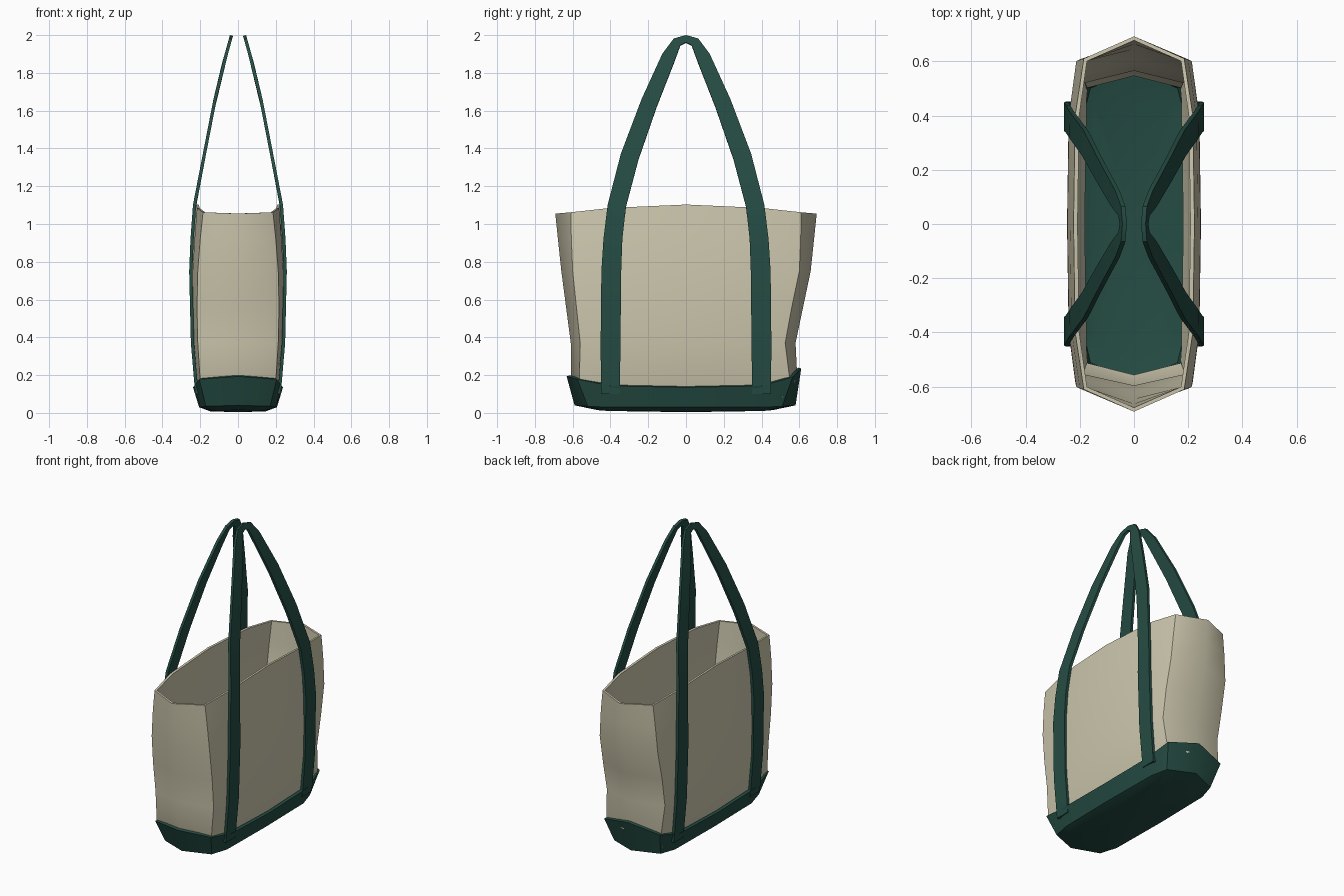
import bpy, math

if "Cube" in bpy.data.objects:
    bpy.data.objects.remove(bpy.data.objects["Cube"])


def material(name, rgb):
    m = bpy.data.materials.new(name)
    m.diffuse_color = (*rgb, 1)
    m.use_nodes = True
    m.node_tree.nodes["Principled BSDF"].inputs["Base Color"].default_value = m.diffuse_color
    return m


CANVAS = material("canvas", (0.61, 0.57, 0.42))
GREEN = material("green_trim", (0.018, 0.072, 0.056))


def make(name, verts, faces, mat, thickness, offset, angle):
    """Sheet mesh, thickened and shaded with sharp creases."""
    me = bpy.data.meshes.new(name)
    me.from_pydata(verts, [], faces)
    me.materials.append(mat)
    ob = bpy.data.objects.new(name, me)
    bpy.context.collection.objects.link(ob)
    bpy.ops.object.select_all(action='DESELECT')
    ob.select_set(True)
    bpy.context.view_layer.objects.active = ob
    mod = ob.modifiers.new("thickness", 'SOLIDIFY')
    mod.thickness, mod.offset = thickness, offset
    bpy.ops.object.modifier_apply(modifier=mod.name)
    bpy.ops.object.shade_smooth_by_angle(angle=math.radians(angle))
    return ob


def ring(xc, xs, ys, zs):
    """Bag outline: end point, corner, side (3 points), corner, end point, mirrored in x."""
    y0, y1, y2, y3 = ys
    xv = (0, xc, xs, xs + 0.006, xs, xc, 0)
    yv = (y0, y1, -0.4, 0, 0.4, y2, y3)
    half = list(zip(xv, yv, zs))
    return half + [(-x, y, z) for x, y, z in half[-2:0:-1]]


def loft(rings, bottom=None):
    n = len(rings[0])
    verts = [v for r in rings for v in r]
    faces = [(k * n + i, k * n + (i + 1) % n, (k + 1) * n + (i + 1) % n, (k + 1) * n + i)
             for k in range(len(rings) - 1) for i in range(n)]
    if bottom:
        verts.append(bottom)
        faces += [(len(verts) - 1, (i + 1) % n, i) for i in range(n)]
    return verts, faces


# Canvas body: open shell, pinched low down and flaring to a crowned rim
body = [
    ring(0.185, 0.19, (-0.57, -0.52, 0.51, 0.56), [0.08] * 7),
    ring(0.20, 0.215, (-0.61, -0.565, 0.55, 0.59), [0.17] * 7),
    ring(0.213, 0.235, (-0.61, -0.56, 0.525, 0.58), [0.37] * 7),
    ring(0.217, 0.241, (-0.635, -0.58, 0.56, 0.62), [0.56] * 7),
    ring(0.213, 0.24, (-0.66, -0.60, 0.60, 0.66), [0.75] * 7),
    ring(0.20, 0.23, (-0.678, -0.607, 0.607, 0.678), [0.92] * 7),
    ring(0.185, 0.217, (-0.692, -0.61, 0.61, 0.692),
         (1.055, 1.062, 1.085, 1.103, 1.085, 1.062, 1.055)),
]
make("canvas_body", *loft(body), CANVAS, 0.015, -1, 52)

# Green base: shallow tray with raised ends and a slightly domed underside
base = [
    ring(0.14, 0.14, (-0.47, -0.44, 0.43, 0.46), (0.015, 0.012, 0.01, 0.008, 0.01, 0.012, 0.015)),
    ring(0.17, 0.20, (-0.59, -0.52, 0.51, 0.58), (0.04, 0.035, 0.03, 0.03, 0.03, 0.035, 0.04)),
    ring(0.205, 0.232, (-0.632, -0.575, 0.565, 0.61),
         (0.193, 0.178, 0.143, 0.135, 0.143, 0.19, 0.235)),
]
make("base", *loft(base, (0, 0, 0.004)), GREEN, 0.018, -1, 40)

# Handles: flat straps rising from the base and leaning together at the top
# (outer y, outer z, inner y, inner z)
STRAP = [(0.45, 0.10, 0.35, 0.10), (0.452, 0.37, 0.347, 0.37), (0.448, 0.75, 0.343, 0.75),
         (0.437, 0.92, 0.337, 0.92), (0.415, 1.10, 0.318, 1.09), (0.345, 1.37, 0.252, 1.34),
         (0.235, 1.66, 0.155, 1.62), (0.125, 1.90, 0.065, 1.85), (0.065, 1.98, 0.03, 1.945),
         (0, 1.998, 0, 1.96)]
LEAN = [(0.10, 0.218), (0.37, 0.241), (0.75, 0.250), (0.92, 0.243), (1.10, 0.230),
        (1.40, 0.172), (1.75, 0.104), (2.0, 0.034)]


def lean(z):
    for (za, xa), (zb, xb) in zip(LEAN, LEAN[1:]):
        if z <= zb:
            return xa + (xb - xa) * (z - za) / (zb - za)


path = [(-a, b, -c, d) for a, b, c, d in STRAP] + STRAP[-2::-1]
for side, name in ((1, "right_handle"), (-1, "left_handle")):
    verts = []
    for yo, zo, yi, zi in path:
        verts += [(side * lean(zo), yo, zo), (side * lean(zi), yi, zi)]
    faces = [(2 * i, 2 * i + 1, 2 * i + 3, 2 * i + 2)[::side] for i in range(len(path) - 1)]
    make(name, verts, faces, GREEN, 0.017, 0, 35)
